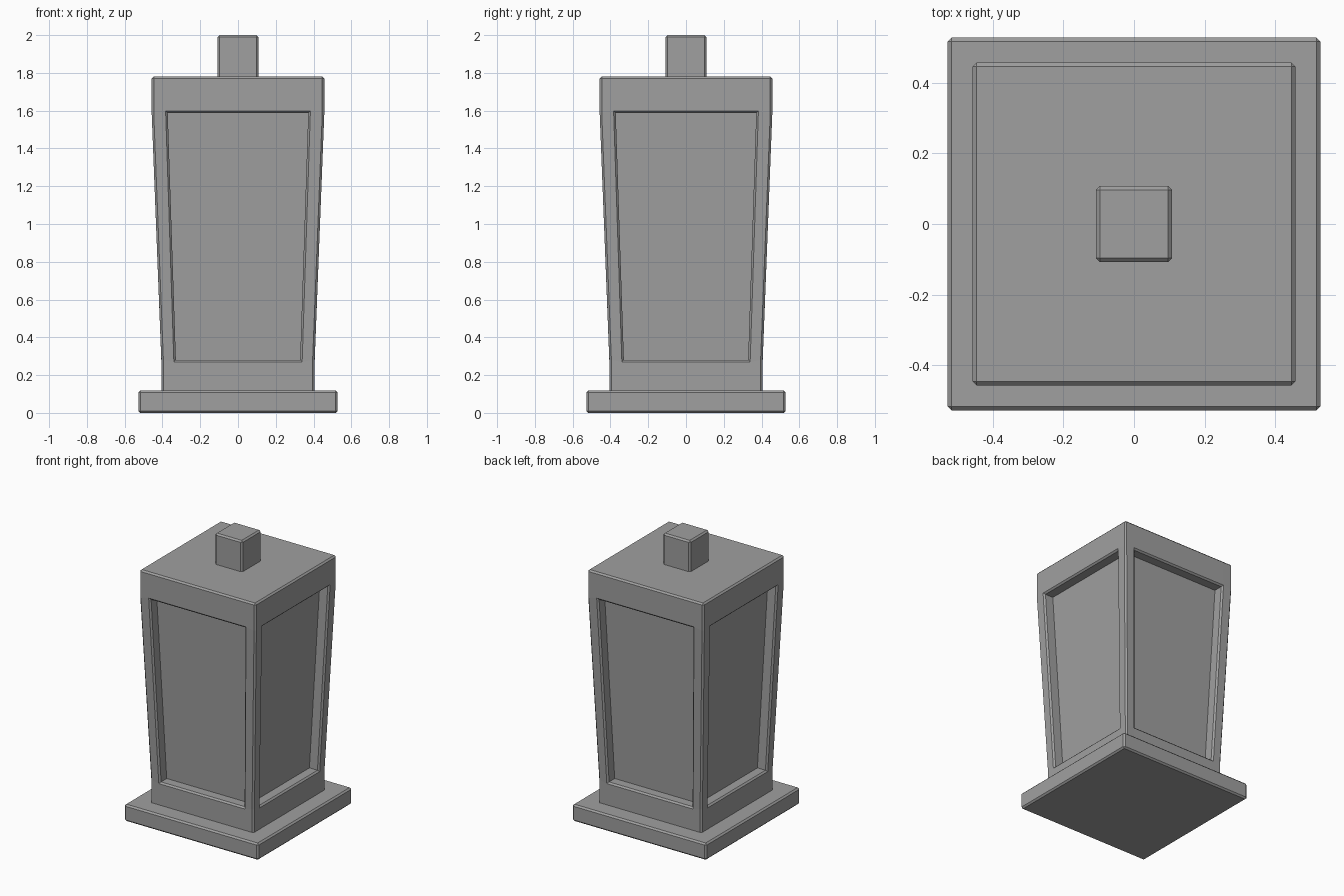
import bpy
import bmesh
from mathutils import Vector

BEVEL = 0.011

cube = bpy.data.objects.get("Cube")
if cube:
    bpy.data.objects.remove(cube, do_unlink=True)

# One plain grey for the whole lantern
GREY = (0.35, 0.35, 0.35, 1.0)
grey = bpy.data.materials.new("grey")
grey.use_nodes = True
grey.diffuse_color = GREY
for node in grey.node_tree.nodes:
    if node.type == "BSDF_PRINCIPLED":
        node.inputs["Base Color"].default_value = GREY


def finish(name, bm):
    """Chamfer the sharp outward edges and turn the mesh into an object."""
    bmesh.ops.recalc_face_normals(bm, faces=bm.faces[:])
    sharp = [e for e in bm.edges
             if len(e.link_faces) == 2 and e.calc_face_angle_signed() > 0.6]
    bmesh.ops.bevel(bm, geom=sharp, offset=BEVEL, offset_type="OFFSET",
                    segments=1, profile=0.5, affect="EDGES")
    mesh = bpy.data.meshes.new(name)
    bm.to_mesh(mesh)
    bm.free()
    mesh.materials.append(grey)
    obj = bpy.data.objects.new(name, mesh)
    bpy.context.collection.objects.link(obj)
    return obj


def block(name, half, bottom, top):
    """Square block with chamfered edges."""
    bm = bmesh.new()
    bmesh.ops.create_cube(bm, size=1)
    for v in bm.verts:
        v.co = (v.co.x * 2 * half, v.co.y * 2 * half,
                top if v.co.z > 0 else bottom)
    return finish(name, bm)


def ring(bm, half, opening, z):
    """Square ring split on each side at the window opening."""
    points = []
    for out in (Vector((0, -1)), Vector((1, 0)), Vector((0, 1)), Vector((-1, 0))):
        along = Vector((-out.y, out.x))
        for t in (-half, -opening, opening):
            p = out * half + along * t
            points.append(bm.verts.new((p.x, p.y, z)))
    return points


# Base slab and top knob
block("base_slab", 0.528, 0.0, 0.119)
block("top_knob", 0.108, 1.76, 2.0)

# Tapered body: straight foot band, flared middle, straight head band
bm = bmesh.new()
levels = [(0.406, 0.329, 0.10), (0.406, 0.329, 0.281),
          (0.457, 0.372, 1.587), (0.457, 0.372, 1.781)]
rings = [ring(bm, *level) for level in levels]
windows = []
for row, (low, high) in enumerate(zip(rings, rings[1:])):
    for i in range(len(low)):
        j = (i + 1) % len(low)
        face = bm.faces.new((low[i], low[j], high[j], high[i]))
        if row == 1 and i % 3 == 1:
            windows.append(face)
bm.faces.new(rings[0][::-1])
bm.faces.new(rings[-1])
bm.normal_update()

# Recessed window on each of the four sides
DEPTH = 0.074
for face in windows:
    inward = Vector((-face.normal.x, -face.normal.y, 0)).normalized() * DEPTH
    result = bmesh.ops.extrude_face_region(bm, geom=[face])
    moved = [g for g in result["geom"] if isinstance(g, bmesh.types.BMVert)]
    bmesh.ops.translate(bm, verts=moved, vec=inward)
    if face.is_valid:
        bm.faces.remove(face)
finish("lantern_body", bm)
